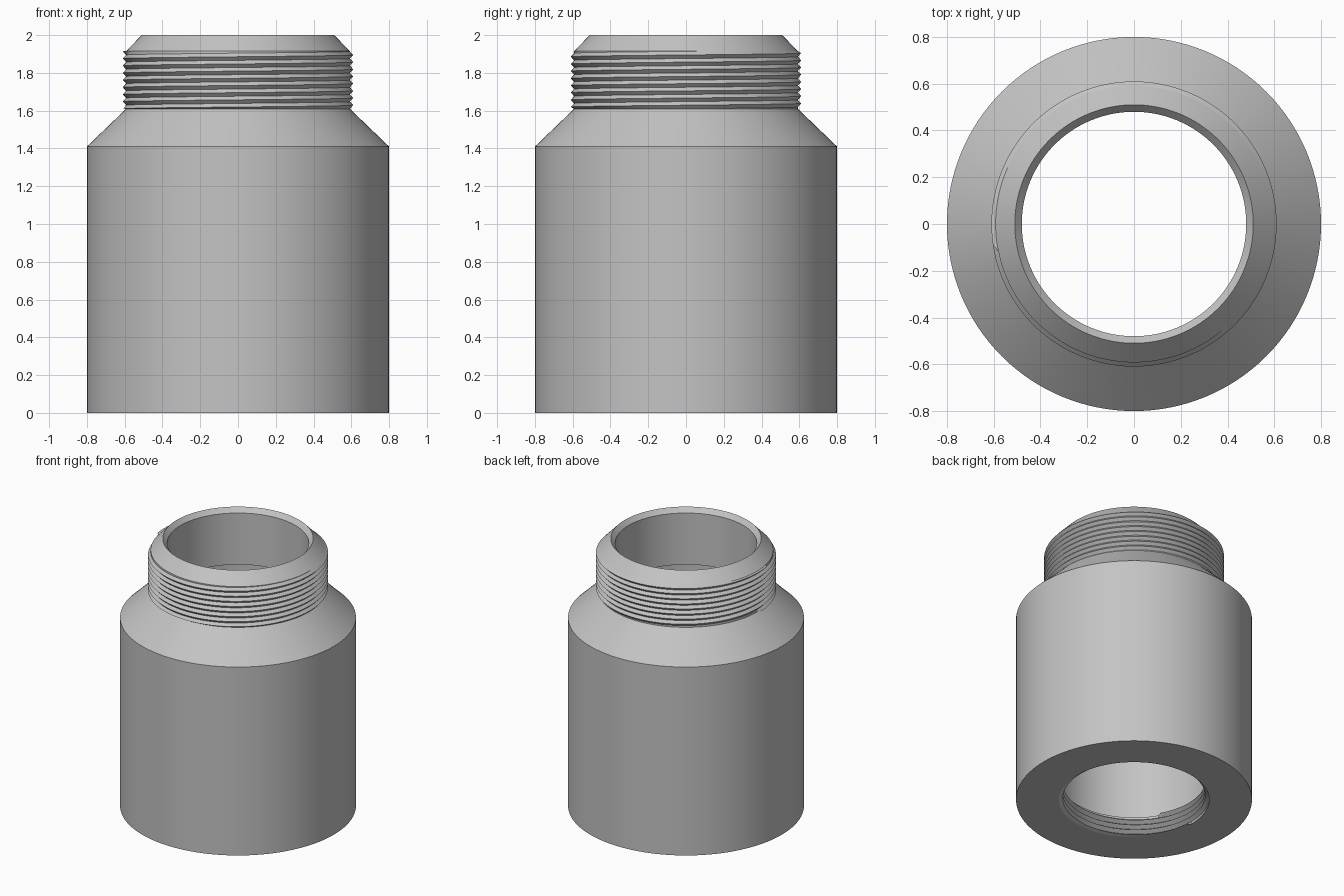
import bpy, bmesh, math

if "Cube" in bpy.data.objects:
    bpy.data.objects.remove(bpy.data.objects["Cube"], do_unlink=True)

SIDES = 128
PITCH = 0.038

steel = bpy.data.materials.new("grey_steel")
GREY = (0.55, 0.55, 0.55, 1)
steel.diffuse_color = GREY
steel.use_nodes = True
steel.node_tree.nodes["Principled BSDF"].inputs["Base Color"].default_value = GREY


def finish(name, bm):
    bmesh.ops.remove_doubles(bm, verts=bm.verts, dist=0.0003)
    mesh = bpy.data.meshes.new(name)
    bm.to_mesh(mesh)
    bm.free()
    mesh.materials.append(steel)
    ob = bpy.data.objects.new(name, mesh)
    bpy.context.collection.objects.link(ob)
    bpy.ops.object.select_all(action="DESELECT")
    ob.select_set(True)
    bpy.context.view_layer.objects.active = ob
    bpy.ops.object.shade_smooth_by_angle(angle=math.radians(25))
    return ob


def sweep(name, rows, point, seam_shift=0, flip=False):
    """Wrap rows of points round the z axis; seam_shift makes a helix."""
    bm = bmesh.new()
    grid = []
    for i in range(SIDES):
        a = math.tau * i / SIDES
        column = []
        for k in range(rows):
            r, z = point(k, i / SIDES)
            column.append(bm.verts.new((r * math.cos(a), r * math.sin(a), z)))
        grid.append(column)
    for i in range(SIDES):
        nxt = grid[(i + 1) % SIDES]
        s = seam_shift if i == SIDES - 1 else 0
        for k in range(rows - 1 - s):
            quad = [grid[i][k], nxt[k + s], nxt[k + s + 1], grid[i][k + 1]]
            if len({tuple(round(c, 5) for c in v.co) for v in quad}) > 2:
                bm.faces.new(quad[::-1] if flip else quad)
    return finish(name, bm)


def lathe(name, profile):
    return sweep(name, len(profile), lambda k, turn: profile[k])


def thread(name, z0, z1, base, ridge, flip=False):
    """Helical V thread that starts and ends flush at z0 and z1."""
    def point(k, turn):
        z = z0 + (k / 2 - 2 + turn) * PITCH
        if z <= z0 or z >= z1:
            return base, min(max(z, z0), z1)
        return (ridge if k % 2 else base), z
    rows = 2 * math.ceil((z1 - z0) / PITCH) + 9
    return sweep(name, rows, point, seam_shift=2, flip=flip)


# Outer body: bottom face, wall and sloped shoulder
lathe("body", [(0.51, 0), (0.8, 0), (0.8, 1.41), (0.592, 1.61)])

# Outside thread on the neck
thread("neck_thread", 1.61, 1.915, 0.592, 0.61)

# Chamfered rim, bore and inner chamber
lathe("rim_and_bore", [(0.592, 1.915), (0.51, 2), (0.48, 1.966), (0.48, 1.58),
                       (0.54, 1.58), (0.54, 0.155), (0.51, 0.155)])

# Inside thread at the bottom opening
thread("socket_thread", 0, 0.155, 0.51, 0.482, flip=True)
